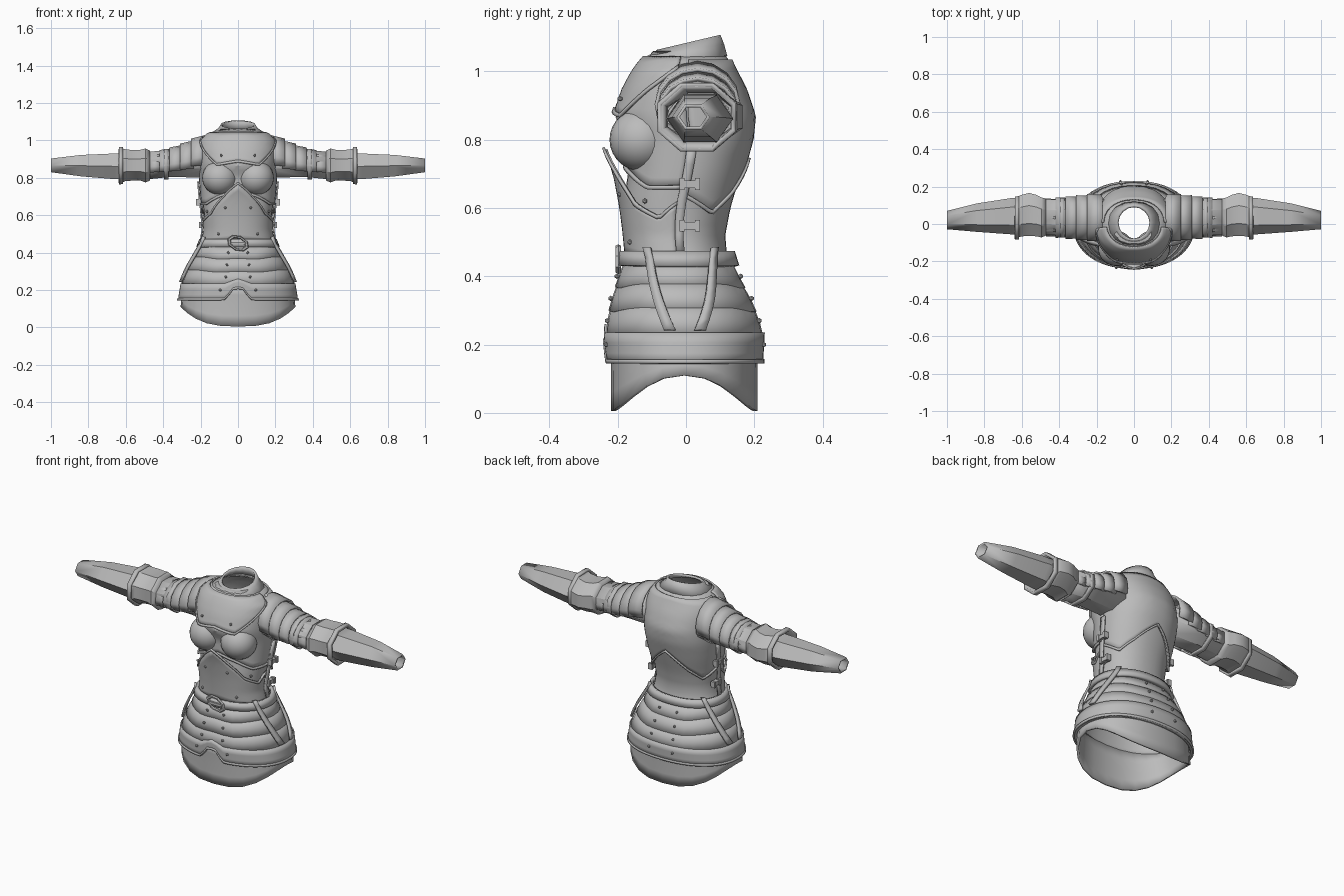
import bpy, bmesh, math
from mathutils import Matrix, Vector

cube = bpy.data.objects.get("Cube")
if cube:
    bpy.data.objects.remove(cube, do_unlink=True)

steel = bpy.data.materials.new("grey steel")
steel.use_nodes = True
GREY = (0.5, 0.5, 0.5, 1)
steel.diffuse_color = GREY
steel.node_tree.nodes["Principled BSDF"].inputs["Base Color"].default_value = GREY
parts = []
FRONT, SIDE, BACK = 0, math.pi / 2, math.pi

# Torso outline: height, half width, front y, back y
BODY = [(0, .31, -.215, .205), (.15, .3, -.215, .205), (.24, .285, -.22, .21),
        (.32, .255, -.21, .185), (.39, .22, -.19, .15), (.46, .185, -.17, .12),
        (.52, .175, -.175, .115), (.6, .18, -.185, .13), (.7, .192, -.17, .16),
        (.8, .2, -.17, .188), (.87, .2, -.2, .195), (.95, .198, -.172, .168),
        (1, .188, -.145, .142), (1.035, .155, -.12, .125), (1.06, .1, -.095, .105)]


def lerp_table(table, key):
    """Linear look-up in rows sorted by their first value."""
    if key <= table[0][0]:
        return table[0][1:]
    for a, b in zip(table, table[1:]):
        if key <= b[0]:
            f = (key - a[0]) / (b[0] - a[0])
            return tuple(p + (q - p) * f for p, q in zip(a[1:], b[1:]))
    return table[-1][1:]


def body(t, z, off=0.0):
    """Point on the torso: t turns from the front (0) over the left side."""
    w, yf, yb = lerp_table(BODY, z)
    s, c = math.sin(t), math.cos(t)
    bulge = lambda v: math.copysign(abs(v) ** .9, v)
    return Vector((w * bulge(s) + off * s,
                   (yf + yb) / 2 - (yb - yf) / 2 * bulge(c) - off * c, z))


def finish(obj, thick=0, mirror=False):
    obj.data.materials.append(steel)
    if thick:
        m = obj.modifiers.new("thickness", "SOLIDIFY")
        m.thickness, m.offset = thick, -1
    if mirror:
        m = obj.modifiers.new("mirror", "MIRROR")
        m.use_mirror_merge = False
    parts.append(obj)
    return obj


def from_bmesh(name, bm, **kw):
    mesh = bpy.data.meshes.new(name)
    bm.to_mesh(mesh)
    bm.free()
    obj = bpy.data.objects.new(name, mesh)
    bpy.context.collection.objects.link(obj)
    return finish(obj, **kw)


def grid(name, rows, closed=False, **kw):
    bm = bmesh.new()
    vs = [[bm.verts.new(p) for p in row] for row in rows]
    n = len(rows[0])
    for lo, hi in zip(vs, vs[1:]):
        for i in range(n if closed else n - 1):
            j = (i + 1) % n
            bm.faces.new((lo[i], lo[j], hi[j], hi[i]))
    return from_bmesh(name, bm, **kw)


def edge(*points):
    """Left-right symmetric edge height as a function of the turn."""
    return lambda t: lerp_table(points, abs(t))[0]


def flat(z):
    return lambda t: z


def plate(name, t0, t1, low, high, off, thick=.008, steps=3, cols=40, **kw):
    """Curved plate lying on the torso between two edge lines."""
    push = off if callable(off) else (lambda t, z: off)
    closed = t1 - t0 > 2 * math.pi - .01
    ts = [t0 + (t1 - t0) * i / cols for i in range(cols if closed else cols + 1)]
    rows = []
    for r in range(steps + 1):
        zs = [low(t) + (high(t) - low(t)) * r / steps for t in ts]
        rows.append([body(t, z, push(t, z)) for t, z in zip(ts, zs)])
    return grid(name, rows, closed, thick=thick, **kw)


def trim(name, t0, t1, line, off, **kw):
    return plate(name, t0, t1, lambda t: line(t) - .006, lambda t: line(t) + .006,
                 off, steps=1, **kw)


def box(name, loc, size, mirror=True):
    bm = bmesh.new()
    bmesh.ops.create_cube(bm, size=1, matrix=Matrix.Translation(loc) @ Matrix.Diagonal((*size, 1)))
    return from_bmesh(name, bm, mirror=mirror)


# Torso, hem skirt and collar
plate("torso", -BACK, BACK, flat(.22), flat(1.06), 0, thick=.006, steps=28)
hem = lambda t: .005 + .105 * abs(math.sin(t)) ** 2.6
plate("hem_skirt", -BACK, BACK, hem, flat(.23), .004, thick=.012, steps=4, cols=24)
turns = [-BACK + BACK * i / 8 for i in range(16)]
grid("collar", [[body(t, 1.045, .004) for t in turns]] +
     [[(w * math.sin(t), .008 - w * math.cos(t), h - tilt * math.cos(t)) for t in turns]
      for w, h, tilt in ((.104, 1.066, .012), (.093, 1.085, .022))],
     closed=True, thick=.012)

# Chest and back plates with raised borders
chest_low = edge((0, .73), (.5, .7), (1, .66), (1.6, .66))
plate("chest_plate", -1.58, 1.58, chest_low, flat(1.0), .008, steps=12)
trim("chest_border", -1.58, 1.58, chest_low, .015)
neck_low = edge((0, .89), (.5, .87), (1, .95), (1.45, 1.015))
plate("upper_chest_plate", -1.45, 1.45, neck_low, flat(1.045), .016, steps=8)
trim("upper_chest_border", -1.45, 1.45, neck_low, .022)
back_low = lambda t: edge((1.6, .64), (2.2, .585), (2.6, .64), (BACK, .74))(BACK - abs(t - BACK))
plate("back_plate", 1.6, 2 * BACK - 1.6, back_low, flat(1.035), .01, steps=14)
trim("back_border", 1.6, 2 * BACK - 1.6, back_low, .017)

# Breast cups
bm = bmesh.new()
bmesh.ops.create_uvsphere(bm, u_segments=24, v_segments=14, radius=1,
                          matrix=Matrix.Translation((.097, -.13, .8)) @ Matrix.Diagonal((.095, .094, .092, 1)))
from_bmesh("breast_cups", bm, mirror=True)

# Belly plate rising to a point at the middle
belly_top = edge((0, .77), (.3, .70), (.8, .61), (1.3, .57), (1.6, .62))
belly_out = lambda t, z: .01 + max(0, z - .6) * .34 * max(0, math.cos(t)) ** 2
plate("belly_plate", -1.57, 1.57, flat(.46), belly_top, belly_out, steps=8)
trim("belly_border", -1.57, 1.57, belly_top, lambda t, z: belly_out(t, z) + .006)

# Side seam and clasps
plate("side_seams", 1.56, 1.68, flat(.47), flat(.78), .02, cols=2, steps=6, mirror=True)
for name, x, z in (("upper", .208, .67), ("lower", .192, .548)):
    box(name + "_clasps", (x, .012, z), (.024, .05, .022))
    for y in (-.012, .034):
        box(name + "_clasp_ends", (x + .004, y, z), (.024, .014, .034))

# Skirt lames, each overhanging the one below
wave = edge((0, -.004), (.35, -.01), (.9, .004), (2.3, .004), (2.75, -.008), (BACK, -.008))
for name, low, high, off in (("first", .375, .44, .012), ("second", .305, .385, .014),
                             ("third", .23, .315, .017)):
    flare = lambda t, z, low=low, off=off: off + (low - z) * .08
    plate(name + "_lame", -BACK, BACK, lambda t: low + wave(t), lambda t: high + wave(t),
          flare, thick=.012, steps=2, cols=32)
band_low = edge((0, .205), (.09, .2), (.13, .17), (.2, .145), (BACK, .145))
band_top = edge((0, .26), (.2, .235), (BACK, .235))
plate("bottom_band", -BACK, BACK, band_low, band_top, .021, thick=.016, cols=96)
trim("band_border", -BACK, BACK, lambda t: band_low(t) + .006, .025, cols=96)

# Belt, buckle and hip straps
plate("belt", -BACK, BACK, flat(.432), flat(.474), .024, thick=.018, steps=1)
bpy.ops.mesh.primitive_torus_add(major_segments=8, minor_segments=6, major_radius=.045,
                                 minor_radius=.009, location=(0, -.198, .45),
                                 rotation=(SIDE, math.pi / 8, 0))
buckle = bpy.context.object
buckle.name, buckle.scale = "buckle", (1.15, .75, 1)
finish(buckle)
box("buckle_bar", (0, -.2, .45), (.075, .014, .014), mirror=False)


def strap(name, start, end):
    rows = []
    for i in range(9):
        f = i / 8
        t, z = end + (start - end) * f, .245 + .24 * f
        rows.append([body(t + d, z, .033) for d in (-.065, .065)])
    grid(name, rows, thick=.012, mirror=True)


strap("front_hip_straps", 1.07, 1.42)
strap("rear_hip_straps", 2.24, 1.74)


# Arms: sections given as x, y range, z range
def ring(x, y0, y1, z0, z1, angles, grow):
    yc, zc, ry, rz = (y0 + y1) / 2, (z0 + z1) / 2, (y1 - y0) / 2, (z1 - z0) / 2
    return [(x, yc + ry * math.cos(a) * grow[0], zc + rz * math.sin(a) * grow[1]) for a in angles]


def sleeve(name, sides, sections, thick=.008):
    turn = 0 if sides == 6 else math.pi / sides
    angles = [turn + 2 * math.pi * i / sides for i in range(sides)]
    grow = [1 / max(f(a) for a in angles) for f in (math.cos, math.sin)]
    grid(name, [ring(*s, angles, grow) for s in sections], True, thick=thick, mirror=True)


def arm_lame(name, sections, a0=-.35):
    angles = [a0 + (math.pi - 2 * a0) * i / 10 for i in range(11)]
    grid(name, [ring(*s, angles, (1, 1)) for s in sections], thick=.01, mirror=True)


sleeve("upper_arms", 8, [(.16, -.07, .135, .8, .97), (.36, -.06, .13, .805, .945),
                         (.5, -.06, .132, .79, .94)])
sleeve("forearms", 6, [(.5, -.058, .14, .79, .935), (.66, -.055, .138, .793, .93),
                       (.84, -.042, .11, .808, .922), (1, -.028, .07, .83, .903)], thick=.01)
sleeve("elbow_guards", 8, [(.47, -.062, .135, .785, .945), (.495, -.072, .142, .775, .957),
                           (.52, -.066, .155, .785, .95), (.56, -.064, .166, .785, .948),
                           (.6, -.066, .156, .783, .952), (.635, -.078, .142, .768, .962)], .012)
sleeve("elbow_rims", 8, [(.615, -.082, .15, .766, .966), (.637, -.084, .146, .765, .966)], .014)
sleeve("arm_bands", 8, [(.372, -.072, .14, .79, .955), (.396, -.072, .14, .79, .955)], .01)

x, top = .17, 1.03
for i, drop in enumerate((.03, .025, .018, .012, .008)):
    out = .03 - .006 * i
    low = .775 if i else .79
    arm_lame(f"shoulder_lame_{i + 1}",
             [(x, -.06 - out, .128 + out, low, top),
              (x + .082 - .006 * i, -.062 - out, .13 + out, low, top - drop * .7)])
    x += .065 - .003 * i
    top -= drop

# Rivets
bm = bmesh.new()
spots = [(.38, .92, .024), (.3, .64, .022), (.55, .5, .012), (1.0, .62, .012)]
spots += [(t, z, .018) for t in (.19, BACK - .2) for z in (.4, .335, .27)]
spots += [(BACK - .2, .2, .024), (.27, .2, .024)]
for t, z, off in spots:
    bmesh.ops.create_icosphere(bm, subdivisions=1, radius=.008,
                               matrix=Matrix.Translation(body(t, z, off)))
from_bmesh("rivets", bm, mirror=True)

# Shading
bpy.ops.object.select_all(action="DESELECT")
for obj in parts:
    obj.select_set(True)
bpy.context.view_layer.objects.active = parts[0]
bpy.ops.object.shade_smooth_by_angle(angle=math.radians(30))
